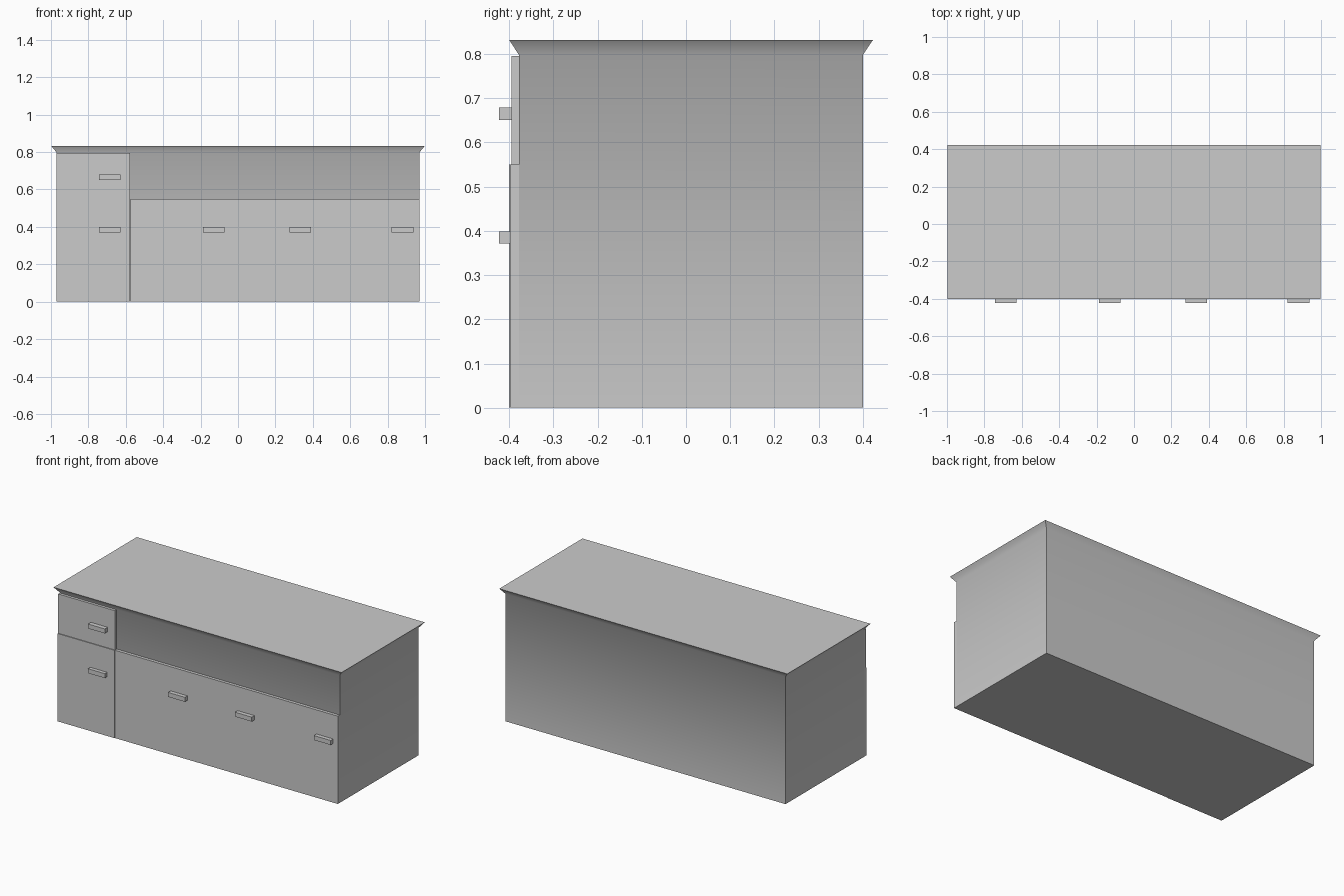
import bpy, bmesh

if "Cube" in bpy.data.objects:
    bpy.data.objects.remove(bpy.data.objects["Cube"])


def box(name, x0, x1, y0, y1, z0, z1):
    """Axis-aligned box from its extents."""
    bm = bmesh.new()
    bmesh.ops.create_cube(bm, size=1)
    for v in bm.verts:
        v.co = (x1 if v.co.x > 0 else x0,
                y1 if v.co.y > 0 else y0,
                z1 if v.co.z > 0 else z0)
    me = bpy.data.meshes.new(name)
    bm.to_mesh(me)
    bm.free()
    ob = bpy.data.objects.new(name, me)
    bpy.context.collection.objects.link(ob)
    return ob


# Cabinet carcass, with its top face extruded and flared into the worktop lip
body = box("cabinet_body", -0.97, 0.97, -0.378, 0.40, 0, 0.798)
bm = bmesh.new()
bm.from_mesh(body.data)
top = max(bm.faces, key=lambda f: f.calc_center_median().z)
lip = bmesh.ops.extrude_face_region(bm, geom=[top])["geom"]
for v in (g for g in lip if isinstance(g, bmesh.types.BMVert)):
    v.co.x = 0.998 if v.co.x > 0 else -0.998
    v.co.y = 0.423 if v.co.y > 0 else -0.40
    v.co.z = 0.832
if top.is_valid:
    bmesh.ops.delete(bm, geom=[top], context='FACES_ONLY')
bmesh.ops.recalc_face_normals(bm, faces=bm.faces)
bm.to_mesh(body.data)
bm.free()
bpy.context.view_layer.objects.active = body
body.select_set(True)
bpy.ops.object.shade_smooth_by_angle(angle=0.9)

# Drawer front above the left door
box("drawer_front", -0.97, -0.577, -0.395, -0.378, 0.55, 0.796)

# Door fronts: left door stands very slightly proud of the others
doors = [(-0.97, -0.577, -0.400), (-0.575, 0.0, -0.3975),
         (0.0, 0.48, -0.397), (0.48, 0.97, -0.3975)]
for i, (x0, x1, y) in enumerate(doors):
    box(f"door_{i + 1}", x0, x1, y, -0.378, 0, 0.55)

# Bar handles
for i, (x, z) in enumerate([(-0.685, 0.665), (-0.685, 0.385), (-0.13, 0.385),
                            (0.333, 0.385), (0.88, 0.385)]):
    box(f"handle_{i + 1}", x - 0.058, x + 0.058, -0.423, -0.394, z - 0.014, z + 0.014)
